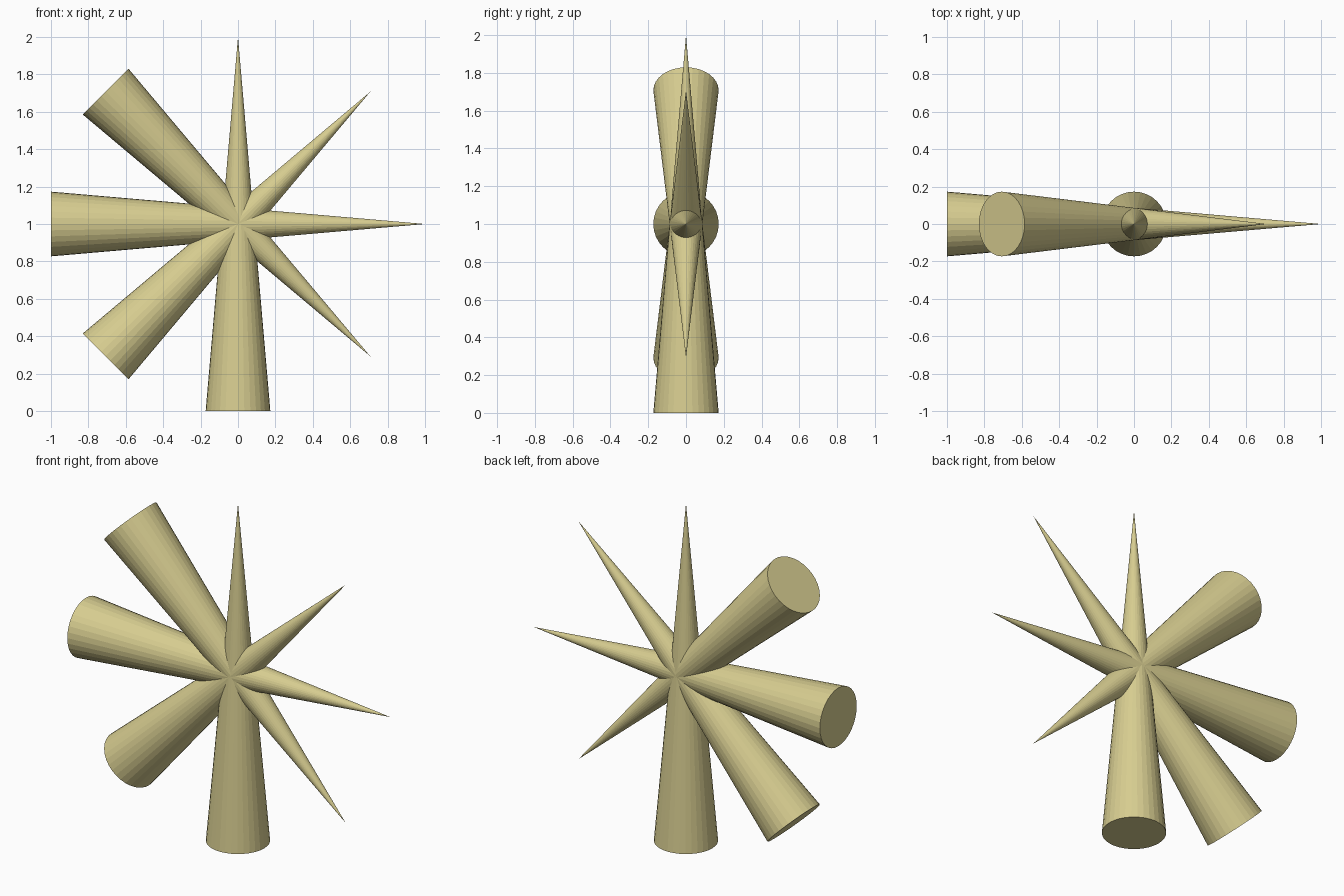
import bpy
import math

if "Cube" in bpy.data.objects:
    bpy.data.objects.remove(bpy.data.objects["Cube"])

# One sandy colour for every spike
sand = bpy.data.materials.new("sand")
sand.diffuse_color = (0.68, 0.61, 0.28, 1.0)
sand.use_nodes = True
sand.node_tree.nodes["Principled BSDF"].inputs["Base Color"].default_value = sand.diffuse_color


def spike(name, angle):
    """Full-length cone through the centre, tip tilted from up towards +x."""
    bpy.ops.mesh.primitive_cone_add(
        vertices=32, radius1=0.173, radius2=0.0, depth=2.0,
        location=(0, 0, 1), rotation=(0, math.radians(angle), 0))
    cone = bpy.context.object
    cone.name = name
    cone.data.materials.append(sand)


# Four crossing cones, 45 degrees apart
for name, angle in (("upright_spike", 0), ("rising_spike", 45),
                    ("level_spike", 90), ("falling_spike", 135)):
    spike(name, angle)
